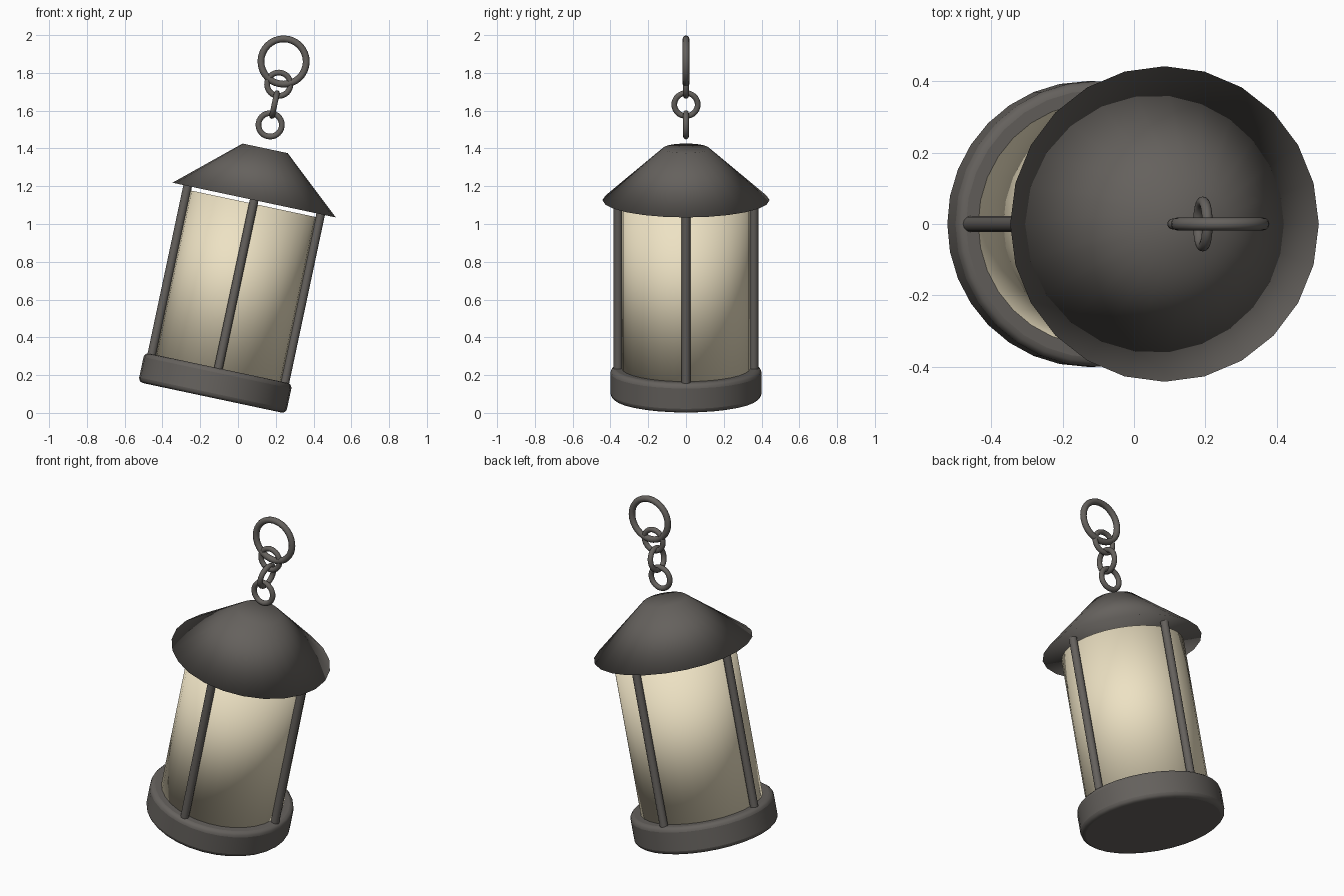
import bpy
from math import radians, cos, sin, pi
from mathutils import Matrix

if "Cube" in bpy.data.objects:
    bpy.data.objects.remove(bpy.data.objects["Cube"])

# Whole lantern is built upright, then swung 12 degrees about y
TILT = Matrix.Translation((-0.137, 0, 0.08)) @ Matrix.Rotation(radians(12), 4, 'Y')


def material(name, color):
    m = bpy.data.materials.new(name)
    m.diffuse_color = color
    m.use_nodes = True
    m.node_tree.nodes["Principled BSDF"].inputs["Base Color"].default_value = m.diffuse_color
    return m


metal = material("dark_metal", (0.13, 0.12, 0.11, 1))
glow = material("warm_glass", (0.85, 0.76, 0.55, 1))


def finish(name, mat, angle=None):
    o = bpy.context.object
    o.name = name
    o.data.materials.append(mat)
    if angle is None:
        bpy.ops.object.shade_smooth()
    else:
        bpy.ops.object.shade_smooth_by_angle(angle=radians(angle))
    o.matrix_world = TILT @ o.matrix_basis
    return o


def cylinder(name, r, low, high, mat, x=0, y=0, sides=24, angle=40):
    bpy.ops.mesh.primitive_cylinder_add(vertices=sides, radius=r, depth=high - low,
                                        location=(x, y, (low + high) / 2))
    return finish(name, mat, angle)


def ring(name, major, minor, height, turn):
    bpy.ops.mesh.primitive_torus_add(major_radius=major, minor_radius=minor,
                                     major_segments=32, minor_segments=12,
                                     location=(0, 0, height),
                                     rotation=(radians(90), 0, radians(turn)))
    return finish(name, metal)


# Base with rounded edges
base = cylinder("base", 0.40, 0, 0.16, metal, sides=32)
bev = base.modifiers.new("rounded", 'BEVEL')
bev.width, bev.segments, bev.limit_method = 0.025, 3, 'ANGLE'
bev.angle_limit = radians(40)

# Glass body, smooth right over its caps
cylinder("glass", 0.34, 0.15, 1.05, glow, sides=32, angle=None)

# Four corner posts
for i in range(4):
    a = i * pi / 2
    cylinder(f"post_{i + 1}", 0.023, 0.15, 1.08, metal,
             0.36 * cos(a), 0.36 * sin(a), 12)

# Truncated cone roof, smooth over all faces
bpy.ops.mesh.primitive_cone_add(vertices=24, radius1=0.442, radius2=0.122,
                                depth=0.28, location=(0, 0, 1.21))
finish("roof", metal)

# Chain links, alternating direction, and the large hanging ring
for i in range(3):
    ring(f"chain_link_{i + 1}", 0.062, 0.015, 1.477 + 0.11 * i, 90 * (i % 2))
ring("hanging_ring", 0.12, 0.018, 1.82, 0)
